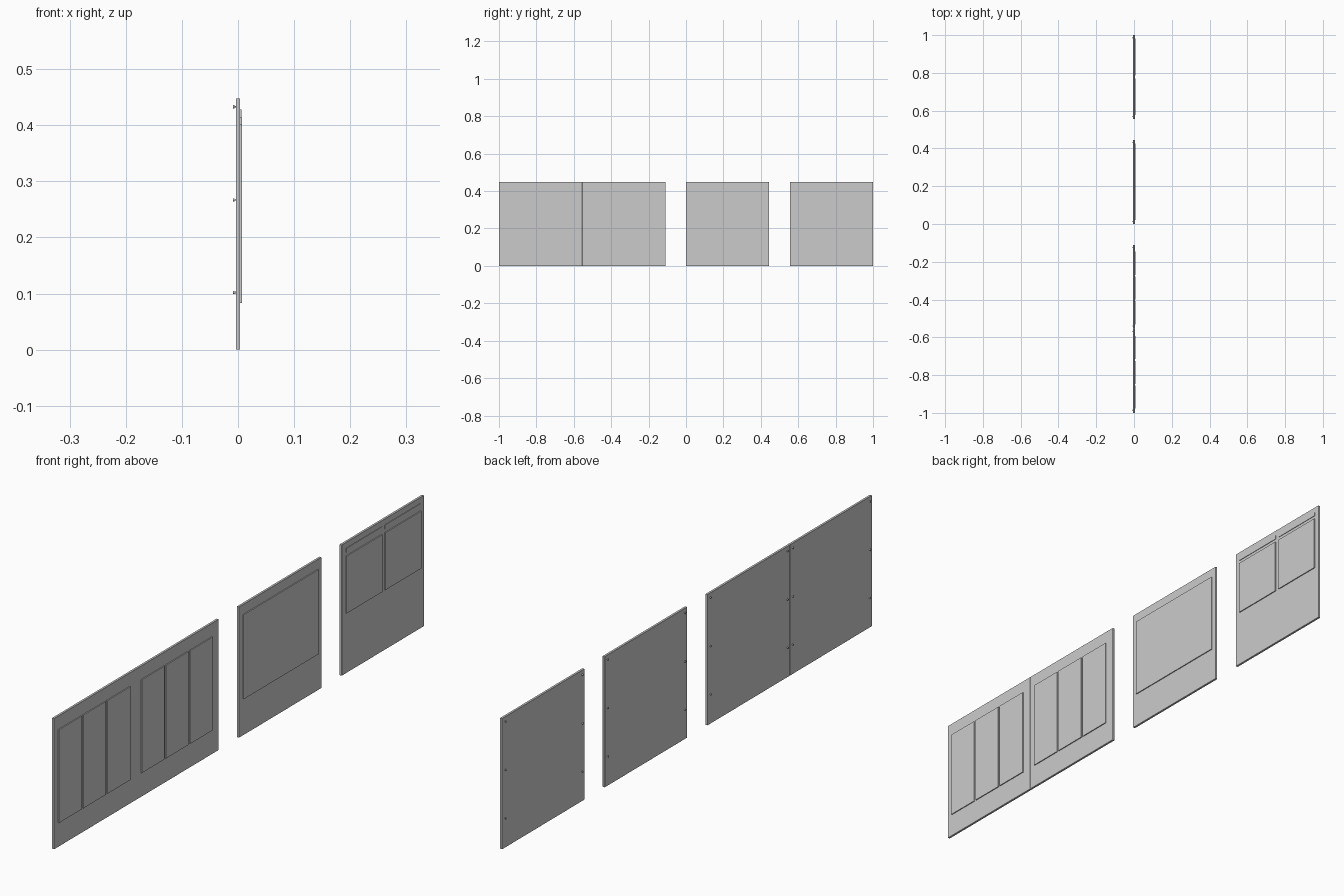
import bpy, bmesh
from mathutils import Matrix

if "Cube" in bpy.data.objects:
    bpy.data.objects.remove(bpy.data.objects["Cube"])

W, H = 0.445, 0.448          # board width and height
X0, X1 = -0.004, 0.004       # board back and face


def box(name, x, y, z, bevel=0.0):
    bm = bmesh.new()
    bmesh.ops.create_cube(bm, size=1)
    for v in bm.verts:
        v.co = [lo + (c + 0.5) * (hi - lo) for c, (lo, hi) in zip(v.co, (x, y, z))]
    if bevel:
        bmesh.ops.bevel(bm, geom=bm.edges[:], offset=bevel, segments=1, affect='EDGES')
    return finish(name, bm)


def finish(name, bm):
    me = bpy.data.meshes.new(name)
    bm.to_mesh(me)
    bm.free()
    ob = bpy.data.objects.new(name, me)
    bpy.context.collection.objects.link(ob)
    return ob


def studs(name, y0):
    # small fixing studs down both back edges: thin stem and wider head
    bm = bmesh.new()
    for y in (y0 + 0.014, y0 + W - 0.014):
        for z in (0.102, 0.267, 0.433):
            for r, a, b in ((0.0015, -0.007, X0 + 0.0005), (0.0028, -0.009, -0.006)):
                m = Matrix.Translation(((a + b) / 2, y, z)) @ Matrix.Rotation(1.5707963, 4, 'Y')
                bmesh.ops.create_cone(bm, cap_ends=True, segments=12, radius1=r,
                                      radius2=r, depth=b - a, matrix=m)
    return finish(name, bm)


# four boards; the first two stand edge to edge
for i, y0 in enumerate((-1.0, -0.555, 0.0, 0.555)):
    box(f"board_{i + 1}", (X0, X1), (y0, y0 + W), (0, H), 0.0005)
    studs(f"back_studs_{i + 1}", y0)

# three tall raised panels on each of the joined boards
for i, y0 in enumerate((-0.978, -0.531)):
    for j in range(3):
        y = y0 + j * 0.131
        box(f"tall_panel_{i * 3 + j + 1}", (X1, 0.0075), (y, y + 0.123), (0.083, 0.402))

# one large panel on the single board
box("large_panel", (X1, 0.0075), (0.02, 0.427), (0.125, 0.414))

# two panels with heading strips on the last board
for i, y in enumerate((0.577, 0.787)):
    box(f"small_panel_{i + 1}", (X1, 0.0075), (y, y + 0.194), (0.206, 0.402))
    box(f"heading_strip_{i + 1}", (X1, 0.006), (y, y + 0.194), (0.414, 0.428))
